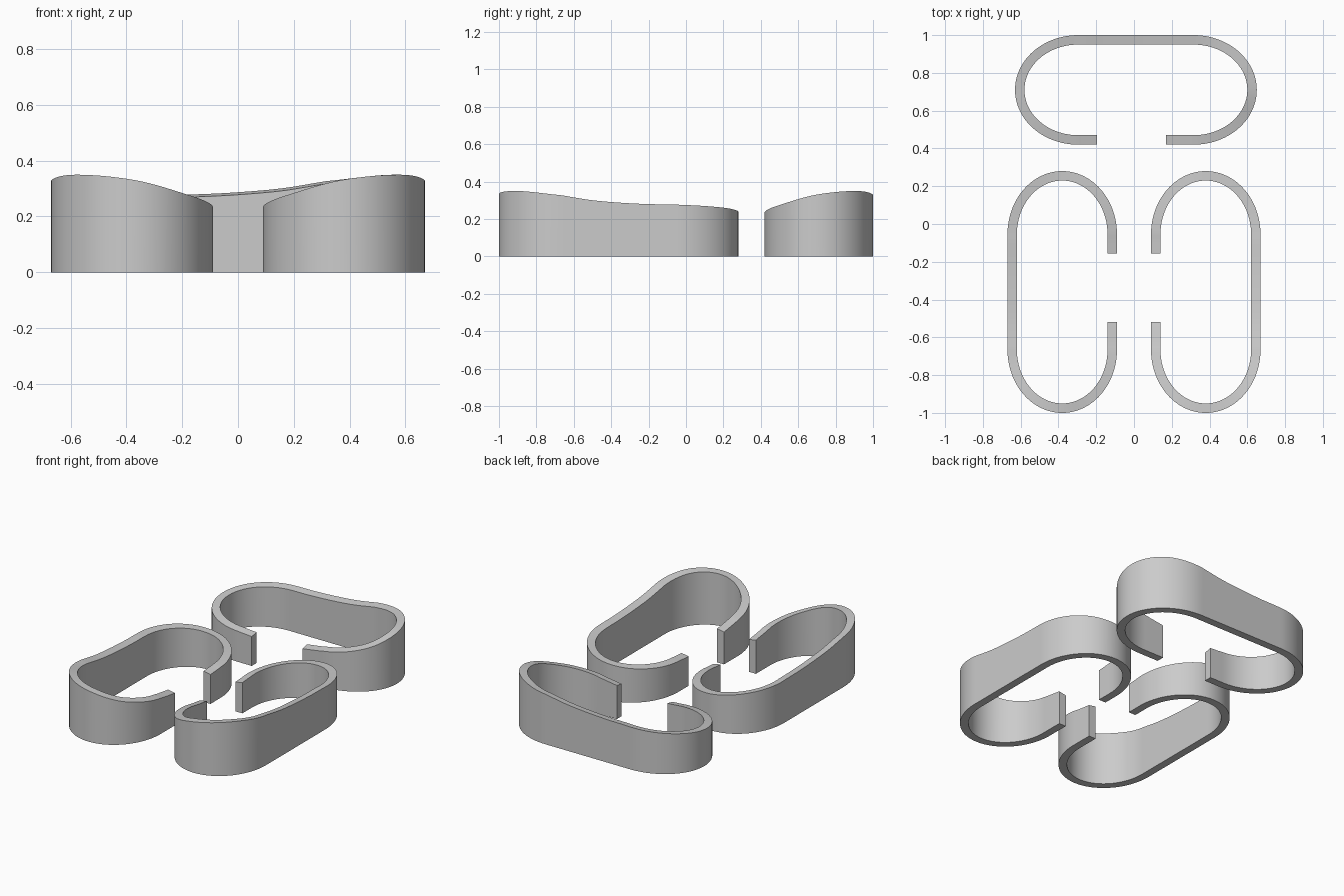
import bpy, bmesh, math

if "Cube" in bpy.data.objects:
    bpy.data.objects.remove(bpy.data.objects["Cube"])

# Local frame: x across (gap on -x side), y along (tall end at -y)
RX, RY = 0.265, 0.31        # centreline radii of the rounded ends
YC = 0.305                  # end-arc centres at y = -YC and +YC
HALF = 0.025                # half wall thickness
STEPS = 12
TILT = 0.18                 # top edge slopes up towards +x

# Top heights at evenly spaced stations along the open loop
H = [0.215, 0.238, 0.279, 0.332, 0.346, 0.322, 0.297, 0.283,
     0.275, 0.272, 0.259, 0.238, 0.219, 0.204, 0.196]


def path_point(t):
    """Centreline point and outward normal at station t (0..14)."""
    def arc(a, cy):
        nx, ny = math.cos(a) / RX, math.sin(a) / RY
        l = math.hypot(nx, ny)
        return RX * math.cos(a), cy + RY * math.sin(a), nx / l, ny / l
    if t < 1:
        return -RX, -0.16 + t * (-YC + 0.16), -1, 0
    if t <= 5:
        return arc(math.pi + (t - 1) / 4 * math.pi, -YC)
    if t < 9:
        return RX, -YC + (t - 5) / 4 * 2 * YC, 1, 0
    if t <= 13:
        return arc((t - 9) / 4 * math.pi, YC)
    return -RX, YC + (t - 13) * (0.205 - YC), -1, 0


def height(t):
    """Smooth interpolation of the station heights."""
    i = min(int(t), len(H) - 2)
    f = t - i
    p1, p2 = H[i], H[i + 1]
    p0 = H[i - 1] if i > 0 else 2 * p1 - p2
    p3 = H[i + 2] if i + 2 < len(H) else 2 * p2 - p1
    return 0.5 * (2 * p1 + (p2 - p0) * f + (2 * p0 - 5 * p1 + 4 * p2 - p3) * f * f
                  + (3 * p1 - p0 - 3 * p2 + p3) * f ** 3)


def open_loop(name, place):
    """One C-shaped wall; place maps local x, y to world x, y."""
    bm = bmesh.new()
    rings = []
    n = (len(H) - 1) * STEPS
    for k in range(n + 1):
        t = k / STEPS
        x, y, nx, ny = path_point(t)
        ring = []
        for off, top in ((HALF, 0), (HALF, 1), (-HALF, 1), (-HALF, 0)):
            z = (height(t) + TILT * nx * off) * top
            ring.append(bm.verts.new((*place(x + nx * off, y + ny * off), z)))
        rings.append(ring)
    for a, b in zip(rings, rings[1:]):
        for i in range(4):
            j = (i + 1) % 4
            bm.faces.new((a[i], a[j], b[j], b[i]))
    bm.faces.new(rings[0])
    bm.faces.new(rings[-1][::-1])
    bmesh.ops.recalc_face_normals(bm, faces=bm.faces)
    mesh = bpy.data.meshes.new(name)
    bm.to_mesh(mesh)
    bm.free()
    ob = bpy.data.objects.new(name, mesh)
    bpy.context.collection.objects.link(ob)
    bpy.ops.object.select_all(action='DESELECT')
    ob.select_set(True)
    bpy.context.view_layer.objects.active = ob
    bpy.ops.object.shade_smooth_by_angle(angle=math.radians(30))


# Two mirrored front loops and one turned a quarter at the back
open_loop("right_loop_wall", lambda x, y: (0.38 + x, -0.36 + y))
open_loop("left_loop_wall", lambda x, y: (-0.38 - x, -0.36 + y))
open_loop("back_loop_wall", lambda x, y: (0.01 - y, 0.71 + x))
